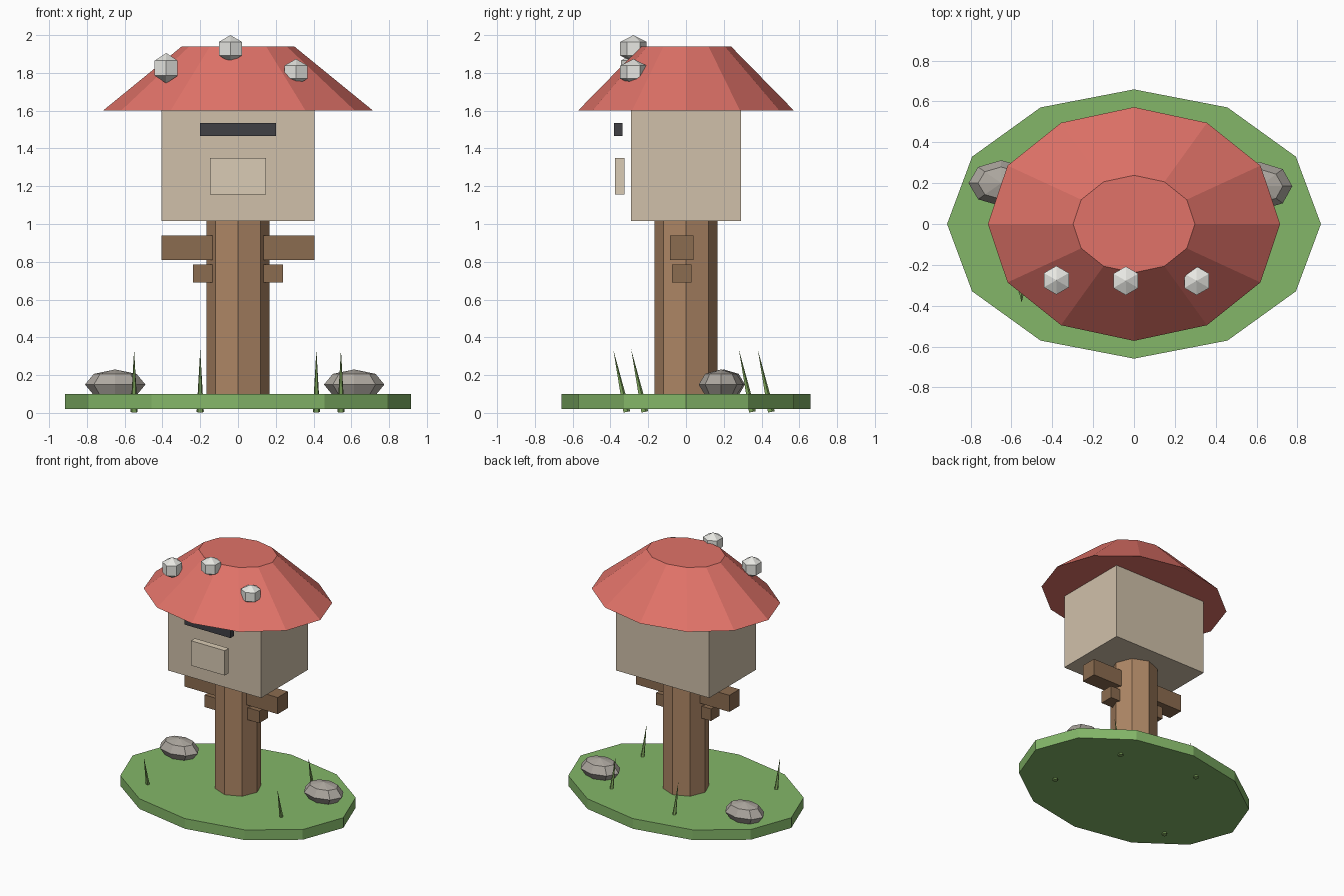
import bpy
from math import atan2, hypot

if "Cube" in bpy.data.objects:
    bpy.data.objects.remove(bpy.data.objects["Cube"])


def material(name, r, g, b):
    m = bpy.data.materials.new(name)
    m.diffuse_color = (r, g, b, 1)
    m.use_nodes = True
    m.node_tree.nodes["Principled BSDF"].inputs["Base Color"].default_value = m.diffuse_color
    return m


RED = material("cap_red", 0.75, 0.17, 0.14)
CREAM = material("box_cream", 0.63, 0.53, 0.40)
PALE = material("panel_cream", 0.70, 0.60, 0.46)
DARK = material("slot_dark", 0.05, 0.05, 0.06)
WOOD = material("post_wood", 0.42, 0.24, 0.13)
BARK = material("bracket_wood", 0.26, 0.15, 0.08)
GREEN = material("ground_green", 0.23, 0.47, 0.14)
BLADE = material("grass_green", 0.20, 0.36, 0.10)
WHITE = material("spot_white", 0.80, 0.80, 0.76)
STONE = material("stone_grey", 0.42, 0.39, 0.35)


def finish(name, mat, scale=(1, 1, 1)):
    ob = bpy.context.object
    ob.name = name
    ob.scale = scale
    ob.data.materials.append(mat)
    return ob


def box(name, lo, hi, mat):
    centre = [(a + b) / 2 for a, b in zip(lo, hi)]
    bpy.ops.mesh.primitive_cube_add(size=1, location=centre)
    return finish(name, mat, [b - a for a, b in zip(lo, hi)])


def frustum(name, sides, r1, r2, z1, z2, y_ratio, mat):
    bpy.ops.mesh.primitive_cone_add(vertices=sides, radius1=r1, radius2=r2,
                                    depth=z2 - z1, location=(0, 0, (z1 + z2) / 2))
    return finish(name, mat, (1, y_ratio, 1))


def ball(name, sides, rings, centre, radii, mat):
    bpy.ops.mesh.primitive_uv_sphere_add(segments=sides, ring_count=rings,
                                         radius=1, location=centre)
    return finish(name, mat, radii)


# Ground, post and roof cap
frustum("ground", 12, 0.915, 0.915, 0.02, 0.10, 0.72, GREEN)
frustum("post", 8, 0.167, 0.167, 0.08, 1.03, 1, WOOD)
frustum("roof_cap", 12, 0.715, 0.298, 1.60, 1.94, 0.80, RED)

# Letter box with floating slot and panel
box("letter_box", (-0.405, -0.29, 1.015), (0.405, 0.29, 1.605), CREAM)
box("slot", (-0.20, -0.38, 1.465), (0.20, -0.335, 1.535), DARK)
box("panel", (-0.147, -0.375, 1.155), (0.147, -0.325, 1.35), PALE)

# Side brackets
for side, s in (("left", -1), ("right", 1)):
    for level, inner, outer, y1, y2, z1, z2 in (
            ("upper", 0.135, 0.405, -0.085, 0.04, 0.81, 0.94),
            ("lower", 0.135, 0.238, -0.075, 0.03, 0.69, 0.785)):
        x1, x2 = sorted((s * inner, s * outer))
        box(f"{level}_bracket_{side}", (x1, y1, z1), (x2, y2, z2), BARK)

# Roof spots
for x, y, z, r in ((-0.38, -0.275, 1.825, 0.08),
                   (-0.04, -0.278, 1.928, 0.072),
                   (0.307, -0.278, 1.804, 0.07)):
    spot = ball("roof_spot", 6, 3, (x, y, z), (0.081, 0.081, r), WHITE)
    spot.rotation_euler.z = 0

# Stones
ball("stone_left", 8, 4, (-0.65, 0.20, 0.15), (0.16, 0.112, 0.08), STONE)
ball("stone_right", 8, 4, (0.615, 0.185, 0.15), (0.16, 0.118, 0.08), STONE)

# Grass blades, leaning forward
lean, rise = 0.07, 0.33
for x, y in ((-0.55, -0.315), (0.545, -0.22), (0.415, 0.35), (-0.20, 0.45)):
    bpy.ops.mesh.primitive_cone_add(
        vertices=5, radius1=0.02, radius2=0, depth=hypot(lean, rise),
        location=(x, y - lean / 2, 0.005 + rise / 2),
        rotation=(atan2(lean, rise), 0, 0))
    finish("grass_blade", BLADE)
